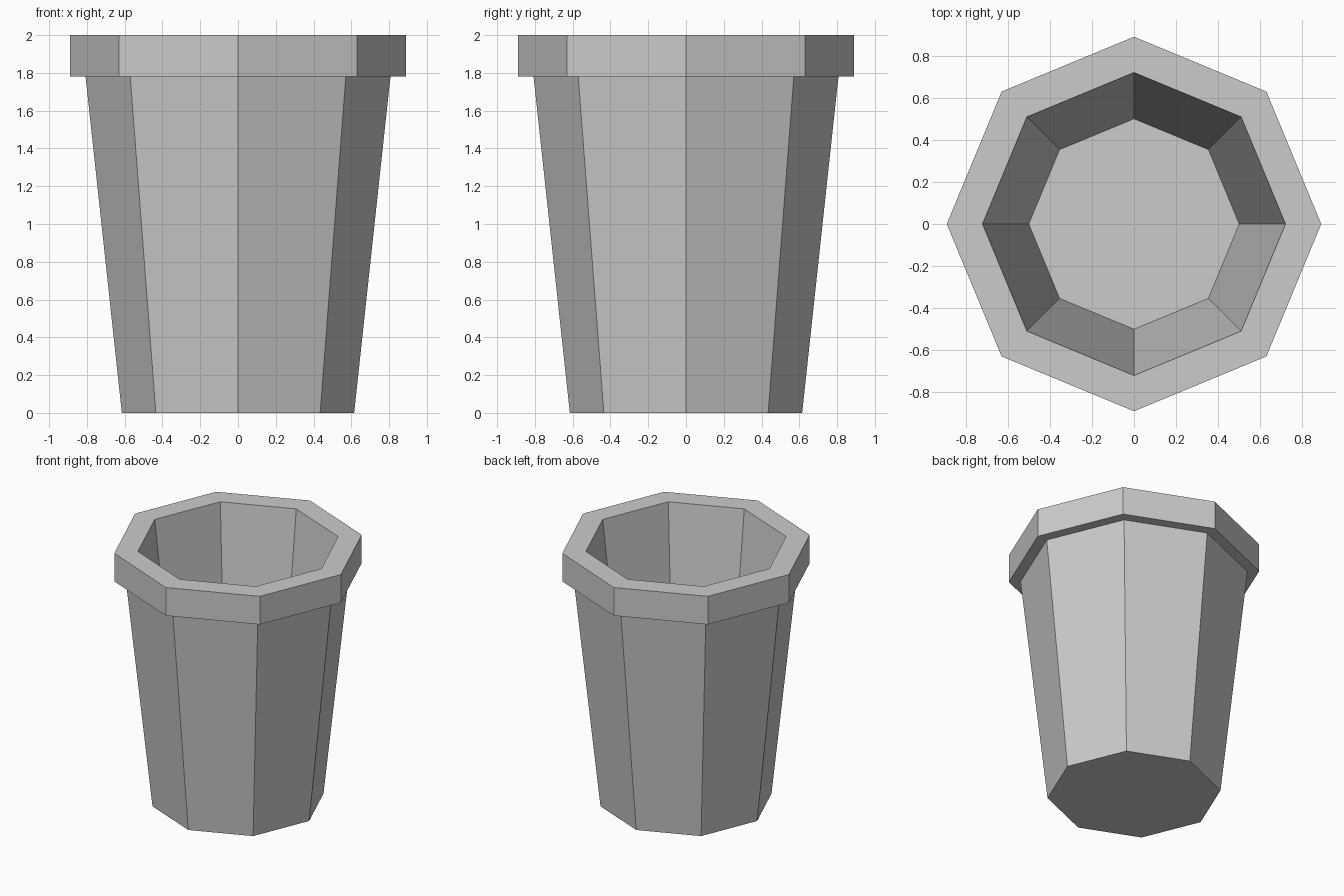
import bpy, bmesh, math

if "Cube" in bpy.data.objects:
    bpy.data.objects.remove(bpy.data.objects["Cube"])

SIDES = 8

grey = bpy.data.materials.new("plain_grey")
grey.diffuse_color = (0.6, 0.6, 0.6, 1)
grey.use_nodes = True
grey.node_tree.nodes["Principled BSDF"].inputs["Base Color"].default_value = grey.diffuse_color


def lathe(name, profile):
    """Spin a (radius, z) profile into a closed octagonal solid, corners on the axes."""
    bm = bmesh.new()
    rings = [[bm.verts.new((r * math.cos(math.tau * i / SIDES),
                            r * math.sin(math.tau * i / SIDES), z))
              for i in range(SIDES)] for r, z in profile]
    for low, high in zip(rings, rings[1:]):
        for i in range(SIDES):
            j = (i + 1) % SIDES
            bm.faces.new((low[i], low[j], high[j], high[i]))
    bm.faces.new(rings[0][::-1])
    bm.faces.new(rings[-1])
    bmesh.ops.recalc_face_normals(bm, faces=bm.faces)
    mesh = bpy.data.meshes.new(name)
    bm.to_mesh(mesh)
    bm.free()
    mesh.materials.append(grey)
    obj = bpy.data.objects.new(name, mesh)
    bpy.context.collection.objects.link(obj)


# Tapered pot: outer wall, overhanging rim, inner wall down to the floor
lathe("pot", [(0.615, 0), (0.807, 1.78), (0.89, 1.78), (0.89, 2.0),
              (0.72, 2.0), (0.5, 0.11)])
